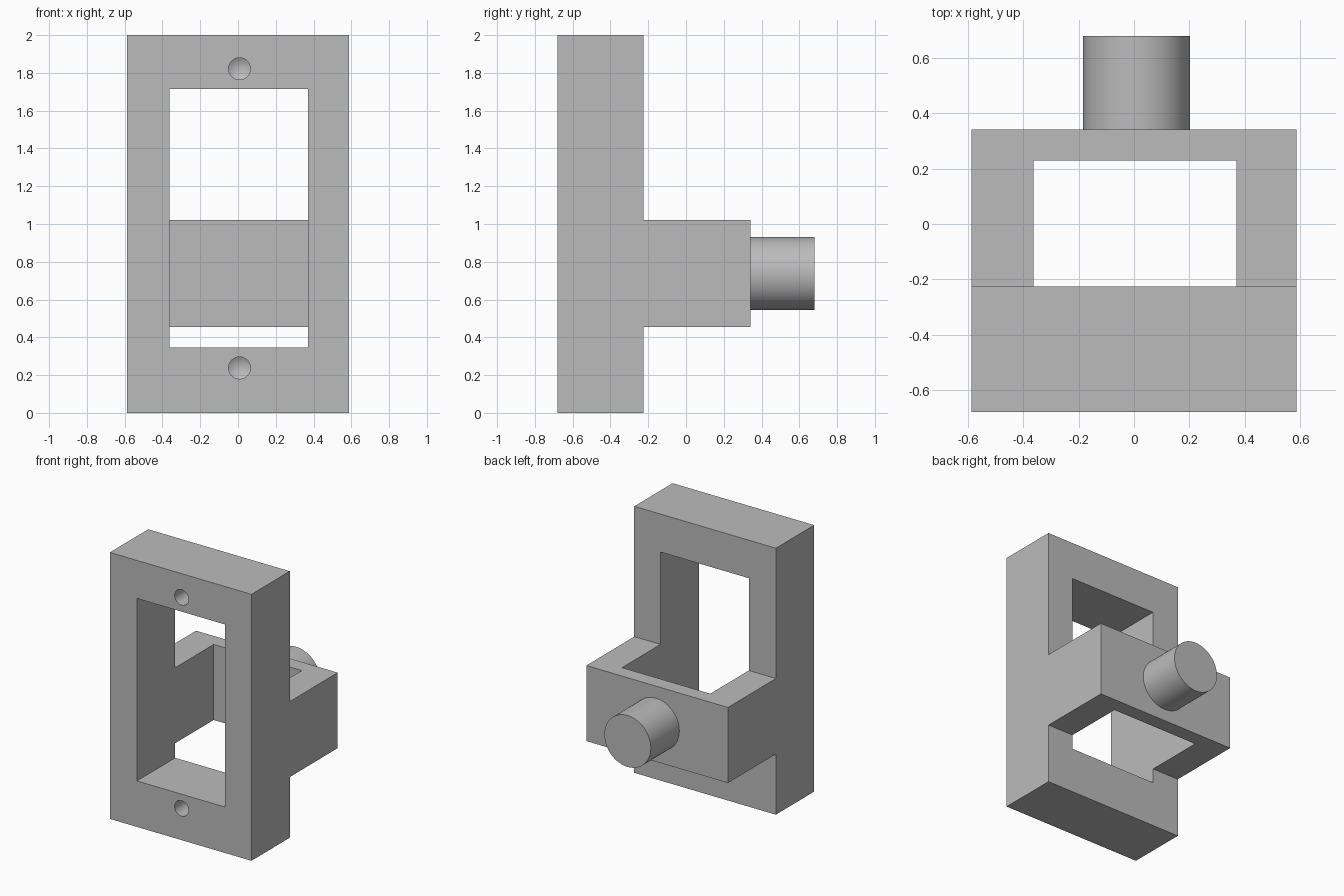
import bpy, bmesh, math
from mathutils import Matrix, Vector

cube = bpy.data.objects.get("Cube")
if cube:
    bpy.data.objects.remove(cube, do_unlink=True)

grey = bpy.data.materials.new("plain grey")
grey.use_nodes = True
COLOR = (0.5, 0.5, 0.5, 1)
grey.diffuse_color = COLOR
grey.node_tree.nodes["Principled BSDF"].inputs["Base Color"].default_value = COLOR


def finish(name, bm):
    bmesh.ops.recalc_face_normals(bm, faces=bm.faces)
    mesh = bpy.data.meshes.new(name)
    bm.to_mesh(mesh)
    bm.free()
    mesh.materials.append(grey)
    obj = bpy.data.objects.new(name, mesh)
    bpy.context.collection.objects.link(obj)
    return obj


def box(name, x, y, z):
    bm = bmesh.new()
    bmesh.ops.create_cube(bm, size=1)
    for v in bm.verts:
        v.co = Vector([lo + (c + 0.5) * (hi - lo) for c, (lo, hi) in zip(v.co, (x, y, z))])
    return finish(name, bm)


def rod(name, x, z, radius, y0, y1, tip=0):
    """Round bar along y, with an optional pointed rear end."""
    bm = bmesh.new()
    place = Matrix.Translation((x, (y0 + y1) / 2, z)) @ Matrix.Rotation(math.pi / 2, 4, "X")
    bmesh.ops.create_cone(bm, cap_ends=True, segments=64, radius1=radius,
                          radius2=radius, depth=y1 - y0, matrix=place)
    if tip:
        cap = max(bm.faces, key=lambda f: f.calc_center_median().y)
        bmesh.ops.poke(bm, faces=[cap])["verts"][0].co.y += tip
    return finish(name, bm)


def cut(obj, cutter):
    mod = obj.modifiers.new("cut", "BOOLEAN")
    mod.operation, mod.solver, mod.object = "DIFFERENCE", "EXACT", cutter
    cutter.hide_render = True
    bpy.context.view_layer.objects.active = obj
    bpy.ops.object.modifier_apply(modifier=mod.name)
    bpy.data.objects.remove(cutter, do_unlink=True)


def smooth(obj):
    bpy.ops.object.select_all(action="DESELECT")
    obj.select_set(True)
    bpy.context.view_layer.objects.active = obj
    bpy.ops.object.shade_smooth_by_angle(angle=math.radians(25))


WIDTH = (-0.588, 0.588)
OPENING = (-0.363, 0.37)
FRONT, JOIN, REAR, END = -0.68, -0.226, 0.342, 0.68

# Upright plate with a tall window and two drilled screw holes
frame = box("frame", WIDTH, (FRONT, JOIN), (0, 2))
cut(frame, box("window_cutter", OPENING, (-1, 0), (0.345, 1.715)))
for z in (0.238, 1.822):
    cut(frame, rod("screw_hole_cutter", 0.008, z, 0.058, FRONT - 0.1, FRONT + 0.2, tip=0.035))
smooth(frame)

# U-shaped bracket behind the plate
bracket = box("rear_bracket", WIDTH, (JOIN, REAR), (0.455, 1.022))
cut(bracket, box("bracket_cutter", OPENING, (-0.5, 0.23), (0, 2)))

# Round peg on the back of the bracket
peg = rod("peg", 0.009, 0.738, 0.193, REAR, END)
smooth(peg)
